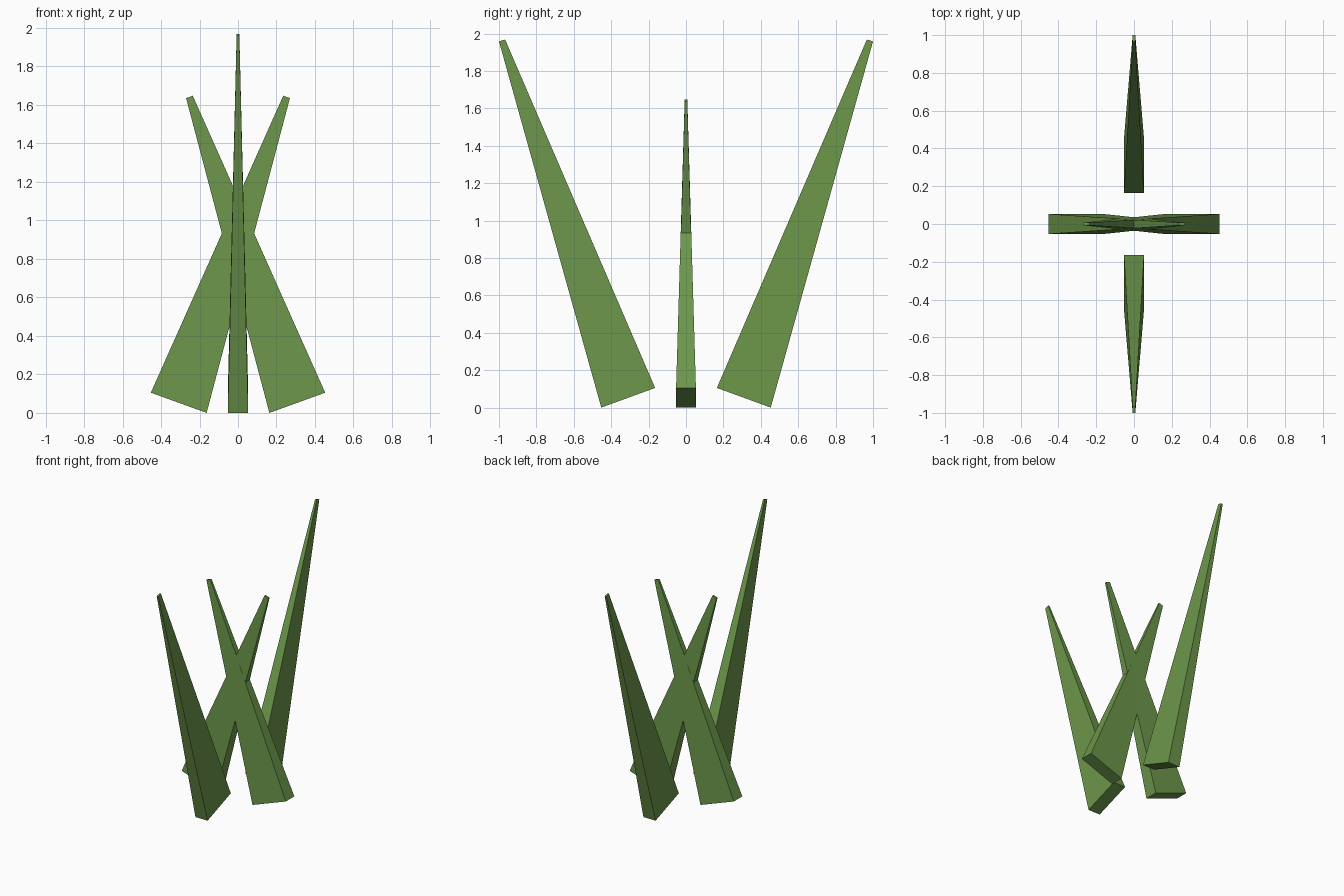
import bpy
import math
from mathutils import Matrix

if "Cube" in bpy.data.objects:
    bpy.data.objects.remove(bpy.data.objects["Cube"])

green = bpy.data.materials.new("grass_green")
green.diffuse_color = (0.15, 0.31, 0.07, 1)
green.use_nodes = True
green.node_tree.nodes["Principled BSDF"].inputs["Base Color"].default_value = green.diffuse_color

BASE_HALF, TIP_HALF = 0.053, 0.007   # half thickness at root and tip


def blade(name, profile, angle):
    """Tapered four-sided blade: profile (u, z) = two root corners, two tip corners."""
    halves = (BASE_HALF, BASE_HALF, TIP_HALF, TIP_HALF)
    verts = [(u, s * h, z) for s in (-1, 1) for (u, z), h in zip(profile, halves)]
    faces = [(0, 1, 2, 3), (7, 6, 5, 4)]
    faces += [(i, i + 4, (i + 1) % 4 + 4, (i + 1) % 4) for i in range(4)]
    mesh = bpy.data.meshes.new(name)
    mesh.from_pydata(verts, [], faces)
    mesh.transform(Matrix.Rotation(angle, 4, 'Z'))
    mesh.materials.append(green)
    mesh.update()
    obj = bpy.data.objects.new(name, mesh)
    bpy.context.collection.objects.link(obj)


# Tall outer blades lean away from the centre along y
outer = [(0.165, 0.105), (0.453, 0.0), (1.0, 1.958), (0.967, 1.968)]
# Shorter inner blades lean across the centre along x
inner = [(0.163, 0.0), (0.453, 0.105), (-0.235, 1.648), (-0.27, 1.636)]

# Normals: both profiles run anticlockwise seen from the front
for side, turn in (("a", 0), ("b", math.pi)):
    blade("outer_blade_" + side, outer, turn + math.pi / 2)
    blade("inner_blade_" + side, inner, turn)
